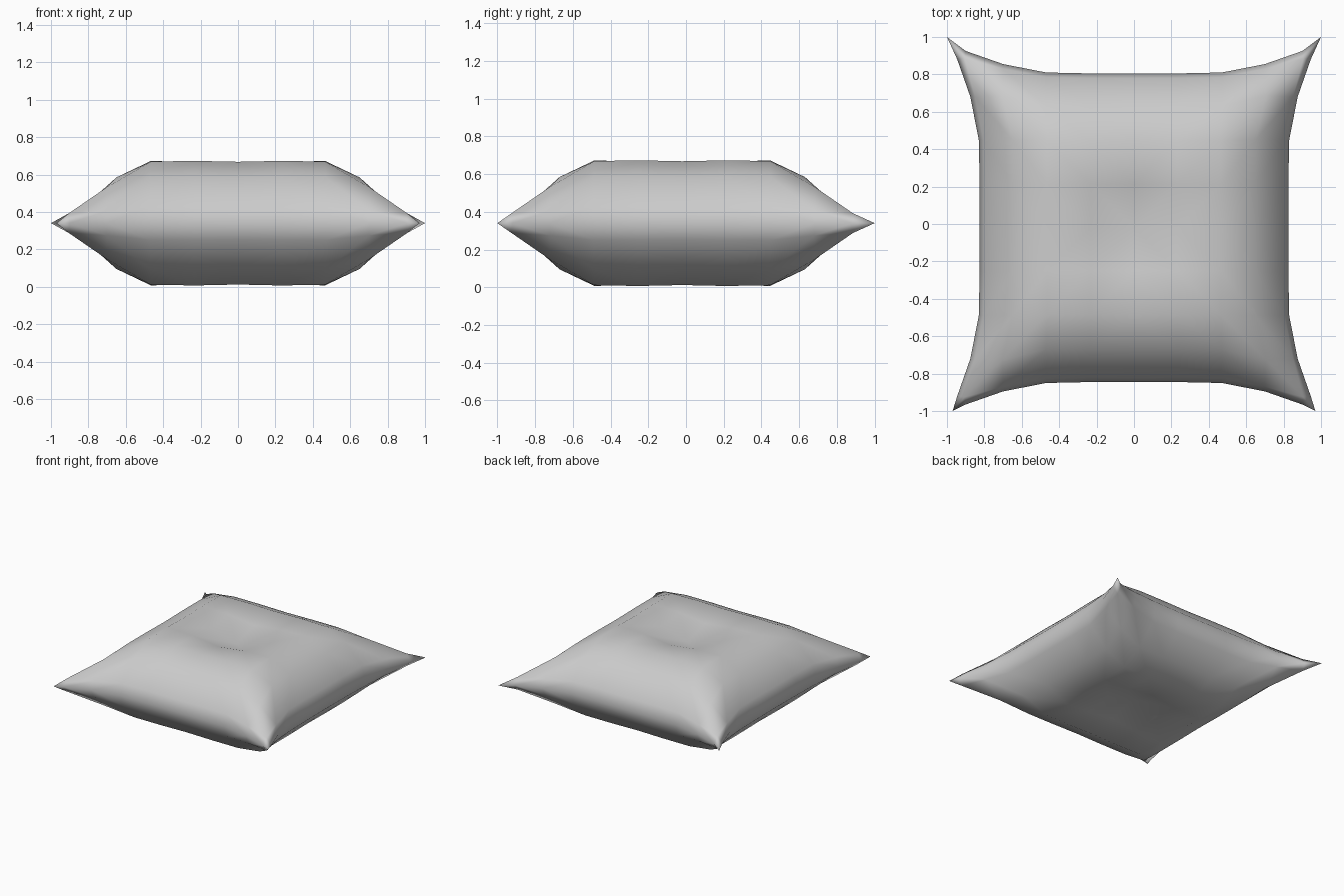
import bpy, bmesh

if "Cube" in bpy.data.objects:
    bpy.data.objects.remove(bpy.data.objects["Cube"])

# One quarter of the cushion: x of grid node (i, j), y is the mirrored lookup
SPREAD = [[0, 0, 0, 0, 0, 0],
          [.23, .23, .23, .235, .235, .235],
          [.465, .465, .465, .47, .47, .47],
          [.65, .65, .65, .705, .70, .70],
          [.80, .80, .805, .85, .905, .90],
          [.825, .825, .83, .875, .945, 1.0]]
PUFF = [.985, 1.0, 1.0, .735, .27, 0]    # thickness from centre to seam
# Extra height at special nodes: middle dent and corner ridges
TWEAK = {(0, 0): -.09, (0, 1): -.03, (1, 1): -.008, (2, 2): -.004,
         (3, 3): .01, (4, 4): .028}
MID, HALF, N = .34, .333, 5


def node(i, j, side):
    a, b = abs(i), abs(j)
    x = SPREAD[a][b] * (1 if i >= 0 else -1)
    y = SPREAD[b][a] * (1 if j >= 0 else -1)
    if min(a, b) < N:
        y -= .02                      # body sits slightly toward the front
    elif j < 0:
        x *= .97                      # front corners are a little shorter
    h = HALF * PUFF[a] * PUFF[b] + TWEAK.get((min(a, b), max(a, b)), 0)
    return (x, y, MID + side * h)


bm = bmesh.new()
for side in (1, -1):
    grid = {(i, j): bm.verts.new(node(i, j, side))
            for i in range(-N, N + 1) for j in range(-N, N + 1)}
    for i in range(-N, N):
        for j in range(-N, N):
            q = [grid[i, j], grid[i + 1, j], grid[i + 1, j + 1], grid[i, j + 1]]
            # split quads so that the ridge runs toward each corner
            if (i >= 0) == (j >= 0):
                tris = [(q[0], q[1], q[2]), (q[0], q[2], q[3])]
            else:
                tris = [(q[0], q[1], q[3]), (q[1], q[2], q[3])]
            for t in tris:
                bm.faces.new(t if side > 0 else t[::-1])

# Sew the two halves together along the seam
bmesh.ops.remove_doubles(bm, verts=bm.verts, dist=.0005)
bmesh.ops.recalc_face_normals(bm, faces=bm.faces)
mesh = bpy.data.meshes.new("cushion")
bm.to_mesh(mesh)
bm.free()
for p in mesh.polygons:
    p.use_smooth = True
cushion = bpy.data.objects.new("cushion", mesh)
bpy.context.collection.objects.link(cushion)
